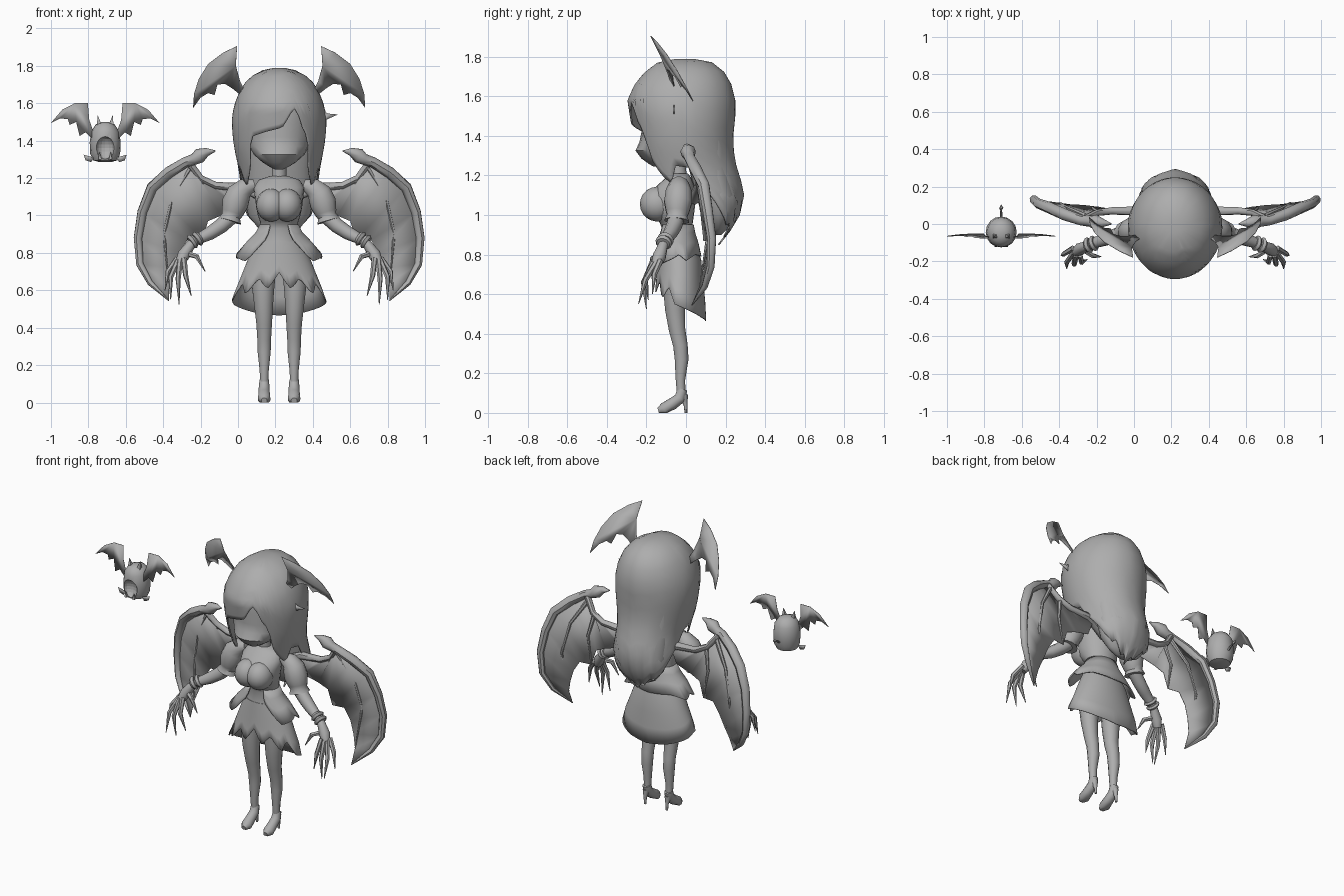
import bpy, bmesh, math
from mathutils import Vector

GREY = bpy.data.materials.new("plain_grey")
GREY.diffuse_color = (0.42, 0.42, 0.42, 1)
FIGURE, BAT = (0.22, 0, 0), (-0.71, -0.045, 0)


def finish(name, verts, faces, at=FIGURE, mirror=False, thick=0):
    me = bpy.data.meshes.new(name)
    me.from_pydata([tuple(v) for v in verts], [], faces)
    bm = bmesh.new()
    bm.from_mesh(me)
    bmesh.ops.remove_doubles(bm, verts=bm.verts, dist=1e-5)
    bmesh.ops.recalc_face_normals(bm, faces=bm.faces)
    bm.to_mesh(me)
    bm.free()
    me.materials.append(GREY)
    ob = bpy.data.objects.new(name, me)
    ob.location = at
    bpy.context.collection.objects.link(ob)
    if thick:
        m = ob.modifiers.new("thickness", 'SOLIDIFY')
        m.thickness, m.offset = thick, 0
    if mirror:
        ob.modifiers.new("mirror", 'MIRROR').use_mirror_merge = False
    return ob


def lookup(table, k):
    """Linear interpolation in rows sorted by their first value."""
    if k <= table[0][0]:
        return table[0][1:]
    for a, b in zip(table, table[1:]):
        if k <= b[0]:
            t = (k - a[0]) / (b[0] - a[0])
            return [p + (q - p) * t for p, q in zip(a[1:], b[1:])]
    return table[-1][1:]


def shell(name, prof, hem=None, arc=(-180, 180), n=20, cx=0, **kw):
    """Rings of (z, half width, front y, back y), top first; hem gives the lower edge by angle."""
    table = sorted(prof)
    top, low = prof[0][0], prof[-1][0]
    verts, faces = [], []
    for z in [p[0] for p in prof]:
        for i in range(n + 1):
            deg = arc[0] + (arc[1] - arc[0]) * i / n
            a = math.radians(deg)
            end = lookup(hem, deg)[0] if hem else low
            zz = top + (z - top) * (top - end) / (top - low)
            w, f, b = lookup(table, zz)
            verts.append((cx + w * math.sin(a), (f + b) / 2 - (b - f) / 2 * math.cos(a), zz))
    for r in range(len(prof) - 1):
        for i in range(n):
            k = r * (n + 1) + i
            faces.append((k, k + 1, k + n + 2, k + n + 1))
    if arc == (-180, 180):
        faces.append(tuple(range(n)))
        if not hem:
            faces.append(tuple(range(len(verts) - n - 1, len(verts) - 1)))
    return finish(name, verts, faces, **kw)


def tube(name, pts, n=8, **kw):
    """Round tube through (x, y, z, radius), kept above the floor."""
    p = [Vector(q[:3]) for q in pts]
    verts, faces, old = [], [], None
    for i, c in enumerate(p):
        t = (p[min(i + 1, len(p) - 1)] - p[max(i - 1, 0)]).normalized()
        side = t.orthogonal().normalized() if old is None else (old - t * old.dot(t)).normalized()
        old, up = side, t.cross(side)
        for k in range(n):
            a = 2 * math.pi * k / n
            v = c + (side * math.cos(a) + up * math.sin(a)) * pts[i][3]
            v.z = max(v.z, 0)
            verts.append(v)
    for i in range(len(p) - 1):
        for k in range(n):
            j = (k + 1) % n
            faces.append((i * n + k, i * n + j, i * n + n + j, i * n + n + k))
    faces += [tuple(range(n)), tuple(range(len(verts) - n, len(verts)))]
    return finish(name, verts, faces, **kw)


def sheet(name, outline, depth, **kw):
    """Thin plate from an x-z outline, bent by depth(x, z)."""
    return finish(name, [(x, depth(x, z), z) for x, z in outline],
                  [tuple(range(len(outline)))], thick=0.004, **kw)


def ball(name, c, r, **kw):
    prof = [(c[2] + r[2] * math.cos(a), r[0] * math.sin(a), c[1] - r[1] * math.sin(a), c[1] + r[1] * math.sin(a))
            for a in [math.pi * (0.02 + 0.96 * i / 10) for i in range(11)]]
    return shell(name, prof, n=16, cx=c[0], **kw)


# Head and hair
shell("face", [(1.6, .17, -.22, .1), (1.5, .175, -.24, .1), (1.42, .17, -.225, .08), (1.37, .16, -.235, .06),
               (1.325, .135, -.255, .03), (1.285, .09, -.225, -.02), (1.26, .05, -.19, -.07), (1.245, .02, -.165, -.11)])
half_hem = [(0, 1.46), (38, 1.42), (46, 1.25), (60, 1.15), (75, 1.25), (90, 1.24), (98, 1.1), (115, 1.0),
            (130, .95), (140, .96), (155, .89), (167, .9), (180, .85)]
hair_hem = [(-a, z) for a, z in reversed(half_hem[1:])] + [(-15, 1.45), (4, 1.47), (18, 1.57), (22, 1.57), (30, 1.47)]
shell("hair", [(1.785, .03, -.05, .04), (1.768, .11, -.14, .13), (1.72, .17, -.205, .19), (1.66, .21, -.255, .225),
               (1.58, .24, -.292, .245), (1.5, .25, -.28, .245), (1.4, .242, -.262, .235), (1.32, .228, -.25, .238),
               (1.25, .212, -.23, .25), (1.17, .203, -.2, .275), (1.1, .2, -.1, .29), (1.0, .185, -.02, .268),
               (.92, .14, .07, .22), (.85, .06, .11, .165)], hem=hair_hem + half_hem[1:], n=72, thick=.008)
shell("hair_inside", [(1.45, .21, -.03, .22), (1.25, .18, .01, .235), (1.1, .185, .05, .275), (1.0, .165, .08, .25),
                      (.93, .11, .12, .21), (.9, .05, .14, .18)], n=24)
sheet("hair_flick", [(.22, 1.57), (.26, 1.545), (.315, 1.54), (.27, 1.52), (.23, 1.5)], lambda x, z: -.06)
sheet("head_wing", [(-.18, 1.66), (-.21, 1.72), (-.232, 1.8), (-.225, 1.905), (-.3, 1.87), (-.38, 1.81), (-.43, 1.73),
                    (-.455, 1.65), (-.46, 1.575), (-.42, 1.63), (-.38, 1.655), (-.345, 1.645), (-.33, 1.7),
                    (-.29, 1.705), (-.25, 1.68), (-.2, 1.64)],
      lambda x, z: -.072 - .48 * (z - 1.68) - .24 * (x + .22), mirror=True)

# Torso and clothes
tube("neck", [(0, -.03, 1.1, .05), (0, -.035, 1.2, .04), (0, -.05, 1.32, .04)], n=12)
shell("torso", [(1.21, .05, -.075, .01), (1.19, .11, -.1, .025), (1.15, .135, -.145, .04), (1.1, .13, -.195, .045),
                (1.04, .122, -.205, .045), (1.0, .114, -.18, .04), (.965, .102, -.135, .035), (.93, .098, -.12, .03),
                (.86, .115, -.13, .04), (.77, .14, -.14, .06)], n=24)
ball("breast", (-.043, -.145, 1.055), (.08, .088, .088), mirror=True)
hem = [(-180, .465), (-150, .48), (-110, .52), (-90, .55)]
hem += [(-80 + 16 * i, .55 + .014 * min(i, 10 - i) + (.075 if i % 2 else 0)) for i in range(11)]
hem += [(90, .54), (110, .52), (150, .48), (180, .465)]
shell("skirt", [(.86, .12, -.13, .045), (.77, .165, -.138, .075), (.66, .205, -.15, .085), (.56, .25, -.165, .095),
                (.46, .255, -.17, .1)], hem=hem, n=72, thick=.005)
shell("jacket_flaps", [(.95, .1, -.125, .035), (.9, .125, -.14, .045), (.84, .19, -.15, .065), (.76, .25, -.155, .08)],
      hem=[(28, .87), (45, .755), (75, .78), (92, .8), (110, .77), (140, .8), (180, .79), (220, .8), (250, .77),
           (268, .8), (285, .78), (315, .755), (332, .87)], arc=(28, 332), n=48, thick=.008)

# Legs and heeled shoes
tube("leg", [(-.085, -.05, .7, .07), (-.085, -.055, .6, .06), (-.083, -.055, .52, .052), (-.08, -.045, .42, .043),
             (-.08, -.028, .34, .038), (-.08, -.022, .27, .036), (-.08, -.028, .17, .025), (-.08, -.025, .1, .022)],
     n=12, mirror=True)
tube("shoe", [(-.08, -.018, .12, .026), (-.08, -.03, .075, .03), (-.08, -.07, .045, .031), (-.08, -.11, .018, .034),
              (-.08, -.14, .01, .016)], n=12, mirror=True)
tube("shoe_heel", [(-.08, -.012, .09, .022), (-.08, -.002, .04, .01), (-.08, 0, 0, .007)], mirror=True)

# Arms, cuffs and clawed hands
tube("puff_sleeve", [(-.13, -.035, 1.165, .03), (-.18, -.035, 1.15, .052), (-.215, -.037, 1.115, .068),
                     (-.235, -.04, 1.065, .073), (-.25, -.043, 1.015, .06), (-.257, -.045, .995, .052),
                     (-.264, -.047, .97, .064)], n=12, mirror=True)
tube("arm", [(-.25, -.045, 1.0, .042), (-.31, -.06, .945, .04), (-.37, -.08, .905, .036), (-.45, -.108, .865, .026),
             (-.475, -.118, .84, .026), (-.51, -.135, .79, .034), (-.53, -.15, .75, .025)], n=10, mirror=True)
for i, s in enumerate((0, .028)):
    tube(f"cuff_{i + 1}", [(-.425 - s, -.099 - s * .35, .882 - s * .55, .034), (-.435 - s, -.103 - s * .35, .876 - s * .55, .043),
                           (-.445 - s, -.106 - s * .35, .869 - s * .55, .034)], n=12, mirror=True)
for i, (root, mid, tip) in enumerate([
        ((-.5, -.13, .8), (-.44, -.17, .78), (-.395, -.175, .7)),
        ((-.51, -.165, .77), (-.5, -.205, .68), (-.47, -.19, .57)),
        ((-.53, -.165, .76), (-.54, -.215, .66), (-.535, -.2, .525)),
        ((-.54, -.15, .76), (-.58, -.205, .67), (-.58, -.24, .55)),
        ((-.545, -.13, .77), (-.595, -.16, .7), (-.61, -.17, .6))]):
    tube(f"finger_{i + 1}", [(*root, .016), (*mid, .014), (*tip, .002)], n=6, mirror=True)

# Back wings: leading bone, inner bone, ribs and membrane
lead = [(-.34, 0, 1.345, .003), (-.385, .005, 1.34, .022), (-.425, .01, 1.32, .04), (-.455, .015, 1.3, .03),
        (-.5, .02, 1.285, .028), (-.59, .05, 1.23, .031), (-.68, .09, 1.15, .03), (-.732, .11, 1.02, .027),
        (-.755, .13, .88, .024), (-.745, .125, .74, .021), (-.69, .095, .64, .016), (-.59, .03, .545, .003)]
inner = [(-.48, .03, 1.28, .02), (-.42, .06, 1.2, .018), (-.34, .07, 1.16, .02), (-.2, .07, 1.15, .025), (-.04, .04, 1.08, .03)]
tube("wing_lead", lead, n=8, mirror=True)
tube("wing_arm", inner, n=8, mirror=True)
edge = [(-.16, .07, 1.13), (-.2, .07, 1.03), (-.31, .08, 1.0), (-.38, .085, .97), (-.41, .09, .87), (-.49, .1, .87),
        (-.535, .1, .8), (-.565, .09, .72), (-.59, .07, .64), (-.59, .03, .545)]
rim = [p[:3] for p in (inner[2], inner[1], inner[0], *lead[5:])]
m = len(edge)
finish("wing_membrane", rim + edge, [(i, i + 1, m + i + 1, m + i) for i in range(m - 1)], mirror=True, thick=.004)
tube("wing_rib_long", [(-.47, .04, 1.26, .014), (-.57, .085, 1.1, .01), (-.615, .11, .9, .008), (-.59, .07, .64, .003)], n=6, mirror=True)
tube("wing_rib_short", [(-.41, .06, 1.19, .013), (-.44, .085, 1.05, .009), (-.41, .09, .87, .003)], n=6, mirror=True)

# Small flying bat with an open mouth
body = shell("bat_body", [(1.5, .02, -.02, .02), (1.488, .05, -.055, .055), (1.45, .075, -.078, .08), (1.39, .083, -.082, .085),
                          (1.33, .08, -.08, .082), (1.295, .065, -.065, .065), (1.285, .03, -.03, .03)], n=16, at=BAT)
cutter = ball("mouth_cutter", (0, -.085, 1.36), (.052, .05, .062), at=BAT)
cutter.hide_render = cutter.hide_viewport = True
cut = body.modifiers.new("mouth", 'BOOLEAN')
cut.operation, cut.object = 'DIFFERENCE', cutter
tube("bat_ear", [(-.03, -.02, 1.47, .022), (-.04, -.02, 1.535, .001)], n=4, at=BAT, mirror=True)
tube("bat_fang", [(-.028, -.07, 1.3, .013), (-.03, -.075, 1.34, .001)], n=4, at=BAT, mirror=True)
tube("bat_tail", [(0, .07, 1.35, .008), (0, .12, 1.38, .005), (0, .13, 1.385, .012), (0, .15, 1.39, .001)], n=6, at=BAT)
sheet("bat_foot", [(-.06, 1.31), (-.115, 1.325), (-.105, 1.295), (-.075, 1.285)], lambda x, z: -.03, at=BAT, mirror=True)
sheet("bat_wing", [(-.06, 1.44), (-.085, 1.51), (-.093, 1.6), (-.163, 1.6), (-.23, 1.565), (-.29, 1.495), (-.24, 1.52),
                   (-.2, 1.515), (-.19, 1.485), (-.155, 1.5), (-.137, 1.425), (-.105, 1.445), (-.06, 1.4)],
      lambda x, z: -.02 + .12 * (z - 1.5), at=BAT, mirror=True)

# Smooth shading that keeps creases
for ob in bpy.context.collection.objects:
    if ob.hide_render:
        continue
    ob.select_set(True)
    bpy.context.view_layer.objects.active = ob
bpy.ops.object.shade_smooth_by_angle(angle=math.radians(45))
